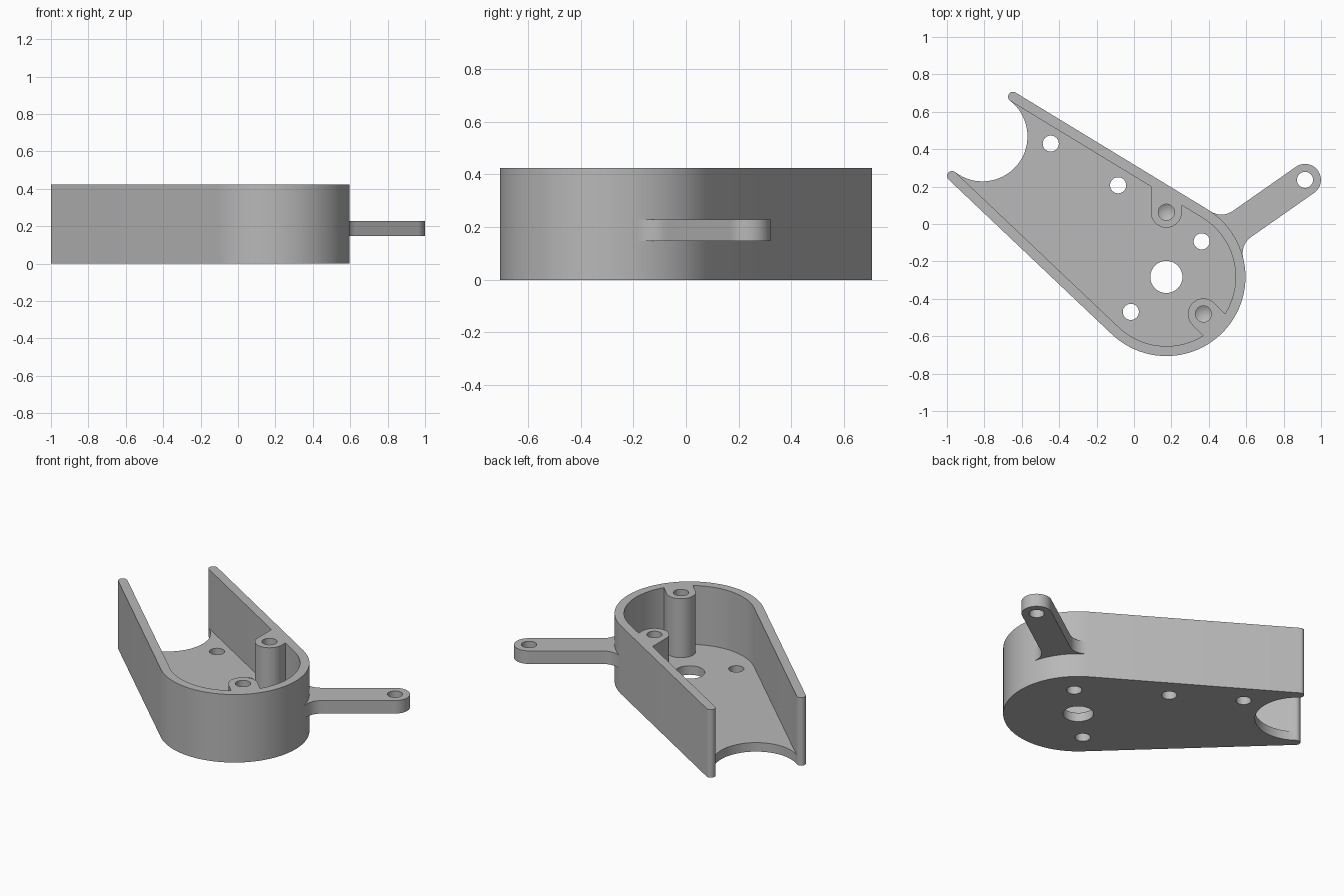
import bpy, bmesh, math
from mathutils import Vector

if "Cube" in bpy.data.objects:
    bpy.data.objects.remove(bpy.data.objects["Cube"])

H, FLOOR, WALL = 0.423, 0.056, 0.053
R = 0.423                               # round end radius
HUB = Vector((0.173, -0.283))           # round end centre
TIPS = [Vector((-0.647, 0.680)), Vector((-0.973, 0.257))]
TIP_R = WALL / 2

grey = bpy.data.materials.new("grey plastic")
grey.diffuse_color = (0.48, 0.48, 0.48, 1)
grey.use_nodes = True
grey.node_tree.nodes["Principled BSDF"].inputs["Base Color"].default_value = grey.diffuse_color


def polar(angle, r=1.0):
    return Vector((r * math.cos(angle), r * math.sin(angle)))


def arc(c, r, a0, a1, step=math.radians(4)):
    n = max(2, math.ceil(abs(a1 - a0) / step))
    return [c + polar(a0 + (a1 - a0) * i / n, r) for i in range(n + 1)]


def angle_of(v):
    return math.atan2(v.y, v.x)


def prism(name, pts, z0, z1, drill_tip=0.0):
    """Extrude an outline from z0 to z1; drill_tip adds a cone below z0."""
    clean = [p for i, p in enumerate(pts) if (p - pts[i - 1]).length > 1e-5]
    bm = bmesh.new()
    low = [bm.verts.new((p.x, p.y, z0)) for p in clean]
    high = [bm.verts.new((p.x, p.y, z1)) for p in clean]
    n = len(clean)
    bm.faces.new(high)
    for i in range(n):
        j = (i + 1) % n
        bm.faces.new((low[i], low[j], high[j], high[i]))
    if drill_tip:
        mid = sum(clean, Vector((0, 0))) / n
        point = bm.verts.new((mid.x, mid.y, z0 - drill_tip))
        for i in range(n):
            bm.faces.new((low[(i + 1) % n], low[i], point))
    else:
        bm.faces.new(low[::-1])
    bmesh.ops.recalc_face_normals(bm, faces=bm.faces)
    mesh = bpy.data.meshes.new(name)
    bm.to_mesh(mesh)
    bm.free()
    mesh.materials.append(grey)
    ob = bpy.data.objects.new(name, mesh)
    bpy.context.collection.objects.link(ob)
    return ob


def disc(x, y, r):
    return arc(Vector((x, y)), r, 0, math.tau, math.radians(9))[:-1]


def cut(ob, cutter):
    mod = ob.modifiers.new("cut", 'BOOLEAN')
    mod.operation, mod.solver, mod.object = 'DIFFERENCE', 'EXACT', cutter
    bpy.context.view_layer.objects.active = ob
    bpy.ops.object.modifier_apply(modifier=mod.name)
    bpy.data.objects.remove(cutter, do_unlink=True)


# Directions of the outer tangent walls
def tangent_normal(tip, side):
    d = tip - HUB
    return angle_of(d) + side * math.acos((R - TIP_R) / d.length)


up_n = tangent_normal(TIPS[0], -1)
low_n = tangent_normal(TIPS[1], 1) % math.tau
notch = (TIPS[0] + TIPS[1]) / 2
notch_r = (TIPS[0] - TIPS[1]).length / 2 - TIP_R
to_tip = angle_of(TIPS[0] - notch)

# Housing: round end, straight sides, rounded wall tips, concave mouth
outline = (arc(HUB, R, low_n, up_n + math.tau)
           + arc(TIPS[0], TIP_R, up_n, to_tip + math.pi, 0.25)
           + arc(notch, notch_r, to_tip, to_tip - math.pi)
           + arc(TIPS[1], TIP_R, to_tip, low_n, 0.25))
housing = prism("housing", outline, 0, H)

# Pocket, open past the wall tips
reach = 0.35
pocket_pts = arc(HUB, R - WALL, low_n, up_n + math.tau)
pocket_pts += [TIPS[0] - polar(up_n, TIP_R) + polar(up_n + math.pi / 2, reach),
               TIPS[1] - polar(low_n, TIP_R) + polar(low_n - math.pi / 2, reach)]
pocket = prism("pocket_cutter", pocket_pts, FLOOR, H + 0.1)

# Two screw posts bridged to the wall are kept out of the pocket
posts = [(Vector((0.173, 0.063)), math.pi / 2),
         (Vector((0.371, -0.481)), -math.pi / 4)]
for c, a in posts:
    pts = arc(c, 0.083, a + math.pi / 2, a + 1.5 * math.pi, math.radians(8))
    pts += [pts[-1] + polar(a, 0.25), pts[0] + polar(a, 0.25)]
    cut(pocket, prism("post_cutter", pts, -0.1, H + 0.2))
cut(housing, pocket)

# Blind screw holes with drilled cone bottoms
for c, a in posts:
    cut(housing, prism("screw_hole", disc(c.x, c.y, 0.043), 0.15, H + 0.1, 0.025))

# Floor holes: shaft hole and four mounting holes
for x, y, r in [(0.173, -0.283, 0.086), (-0.445, 0.43, 0.043), (-0.085, 0.207, 0.043),
                (0.362, -0.093, 0.043), (-0.017, -0.47, 0.043)]:
    cut(housing, prism("floor_hole", disc(x, y, r), -0.1, FLOOR + 0.05))

# Side arm: filleted root, round end with a hole (built along its own axis)
ARM_A, ARM_L, ARM_R, FIL = math.radians(35), 0.905, 0.085, 0.106
v = ARM_R + FIL
fc = Vector((math.sqrt((R + FIL) ** 2 - v * v), -v))
a0 = angle_of(-fc)
fillet = arc(fc, FIL, a0, math.pi / 2, math.radians(8))
side = [Vector((0.385, -0.13))] + fillet
local = (side + arc(Vector((ARM_L, 0)), ARM_R, -math.pi / 2, math.pi / 2, math.radians(6))
         + [Vector((p.x, -p.y)) for p in reversed(side)])
axis, perp = polar(ARM_A), polar(ARM_A + math.pi / 2)
arm = prism("side_arm", [HUB + axis * p.x + perp * p.y for p in local], 0.147, 0.228)
end = HUB + axis * ARM_L
cut(arm, prism("arm_hole", disc(end.x, end.y, 0.043), 0, 0.4))

# Smooth curved walls, keep crisp edges
for ob in (housing, arm):
    bpy.ops.object.select_all(action='DESELECT')
    ob.select_set(True)
    bpy.context.view_layer.objects.active = ob
    bpy.ops.object.shade_smooth_by_angle(angle=math.radians(30))
